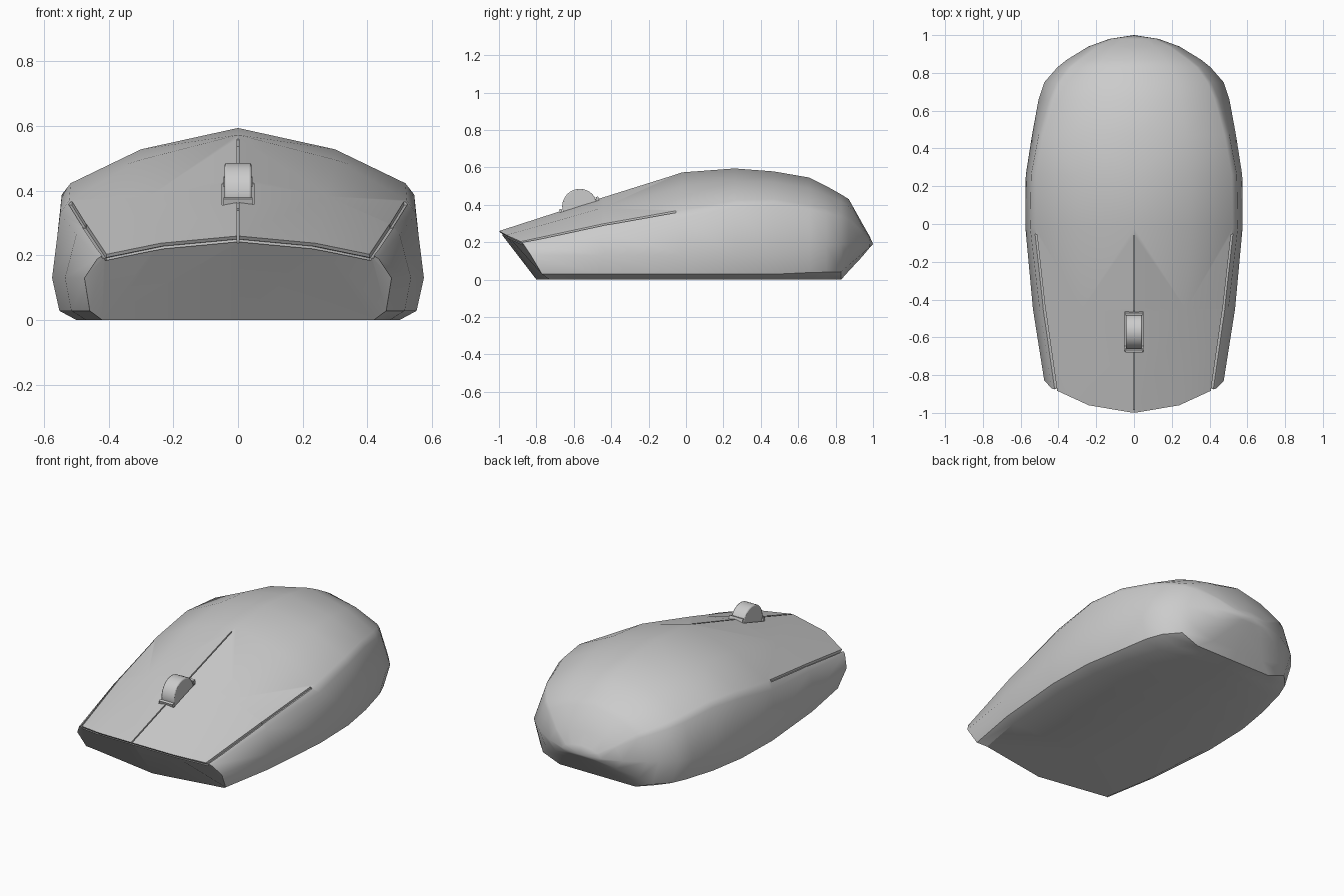
import bpy, bmesh, math
from mathutils import Vector, Matrix

if "Cube" in bpy.data.objects:
    bpy.data.objects.remove(bpy.data.objects["Cube"])


def new_object(name, bm):
    bmesh.ops.recalc_face_normals(bm, faces=bm.faces)
    me = bpy.data.meshes.new(name)
    bm.to_mesh(me)
    bm.free()
    ob = bpy.data.objects.new(name, me)
    bpy.context.collection.objects.link(ob)
    return ob


def activate(ob):
    bpy.ops.object.select_all(action='DESELECT')
    ob.select_set(True)
    bpy.context.view_layer.objects.active = ob


def cut_bar(body, a, b, width, height):
    """Cut a straight bar-shaped channel from a to b into the body."""
    a, b = Vector(a), Vector(b)
    d = b - a
    rot = d.to_track_quat('Y', 'Z').to_matrix().to_4x4()
    bm = bmesh.new()
    bmesh.ops.create_cube(bm, size=1, matrix=Matrix.Translation((a + b) / 2) @ rot
                          @ Matrix.Diagonal((width, d.length, height, 1)))
    cutter = new_object("cutter", bm)
    cutter.hide_render = True
    mod = body.modifiers.new("cut", 'BOOLEAN')
    mod.operation, mod.solver, mod.object = 'DIFFERENCE', 'EXACT', cutter
    activate(body)
    bpy.ops.object.modifier_apply(modifier=mod.name)
    bpy.data.objects.remove(cutter)


# Half cross-sections: y, belt x, belt z, shoulder x, shoulder z, top z, base x, base z
SECTIONS = [
    (-1.0, .475, .13, .435, .19, .26, .42, 0),
    (-.45, .535, .13, .50, .265, .438, .47, 0),
    (-.02, .575, .13, .55, .33, .573, .50, 0),
    (.26, .573, .13, .545, .388, .594, .48, 0),
    (.47, .54, .13, .505, .40, .578, .44, 0),
    (.66, .505, .17, .45, .37, .545, .38, 0),
    (.75, .475, .18, .41, .355, .50, .33, 0),
    (.83, .405, .19, .35, .335, .455, .25, 0),
    (.87, .355, .19, .30, .315, .43, .17, .045),
    (.94, .24, .19, .20, .26, .305, .10, .12),
    (.98, .13, .19, .11, .21, .235, .06, .168),
    (1.0, 0, .19, 0, .19, .19, 0, .19),
]
# The nose section is swept back toward its corners and base
NOSE_Y = (-1, -.96, -.88, -.87, -.83, -.77, -.73, -.8)


def section_points(s):
    y, bx, bz, sx, sz, top, fx, fz = s
    h = top - sz
    pts = [(0, top), (.55 * sx, top - .32 * h), (.95 * sx, sz + .17 * h), (sx, sz),
           (bx, bz), (fx + .7 * (bx - fx), fz + .22 * (bz - fz)), (fx, fz), (0, fz)]
    return [Vector((x, y, z)) for x, z in pts]


rows = [section_points(s) for s in SECTIONS]
for p, y in zip(rows[0], NOSE_Y):
    p.y = y

# Body shell: loft one half, close the nose, mirror it
bm = bmesh.new()
grid = [[bm.verts.new(p) for p in r] for r in rows]
for r, q in zip(grid, grid[1:]):
    for i in range(7):
        bm.faces.new((r[i], r[i + 1], q[i + 1], q[i]))
n = grid[0]
for i in range(3):
    bm.faces.new((n[i], n[i + 1], n[6 - i], n[7 - i]))
bmesh.ops.remove_doubles(bm, verts=bm.verts, dist=1e-4)
body = new_object("mouse_body", bm)
mod = body.modifiers.new("mirror", 'MIRROR')
mod.use_clip = True
activate(body)
bpy.ops.object.modifier_apply(modifier=mod.name)

# Centre seam between the buttons
cut_bar(body, (0, -1.05, .244), (0, -.06, .56), .007, .05)
# Shoulder seams and the lip seam under the front edge
for side in (1, -1):
    def flip(v):
        return Vector((v.x * side, v.y, v.z))
    a, b, c = (rows[k][2] for k in range(3))
    end = b.lerp(c, .92)
    cut_bar(body, flip(a + (a - b) * .1), flip(b), .012, .024)
    cut_bar(body, flip(b), flip(end), .010, .020)
    drop = Vector((0, .006, -.014))
    cut_bar(body, flip(rows[0][0] + drop), flip(rows[0][1] + drop), .03, .008)
    cut_bar(body, flip(rows[0][1] + drop), flip(rows[0][2] + drop), .03, .008)
# Wheel slot
slope = Vector((0, .96, .313)).normalized()
mid = Vector((0, -.57, .385))
cut_bar(body, mid - slope * .11, mid + slope * .11, .10, .19)
activate(body)
bpy.ops.object.shade_smooth_by_angle(angle=math.radians(32))

# Scroll wheel
bpy.ops.mesh.primitive_cylinder_add(vertices=32, radius=.094, depth=.084,
                                    location=(0, -.568, .391),
                                    rotation=(0, math.pi / 2, 0))
wheel = bpy.context.object
wheel.name = "scroll_wheel"
bev = wheel.modifiers.new("bevel", 'BEVEL')
bev.width, bev.segments = .006, 2
bpy.ops.object.shade_smooth_by_angle(angle=math.radians(30))

# Raised sills at the front and back of the wheel slot
for name, y, z in (("wheel_sill_front", -.668, .362), ("wheel_sill_back", -.472, .428)):
    bpy.ops.mesh.primitive_cube_add(size=1, location=(0, y, z),
                                    rotation=(math.atan2(.313, .96), 0, 0))
    sill = bpy.context.object
    sill.name = name
    sill.scale = (.09, .014, .03)
